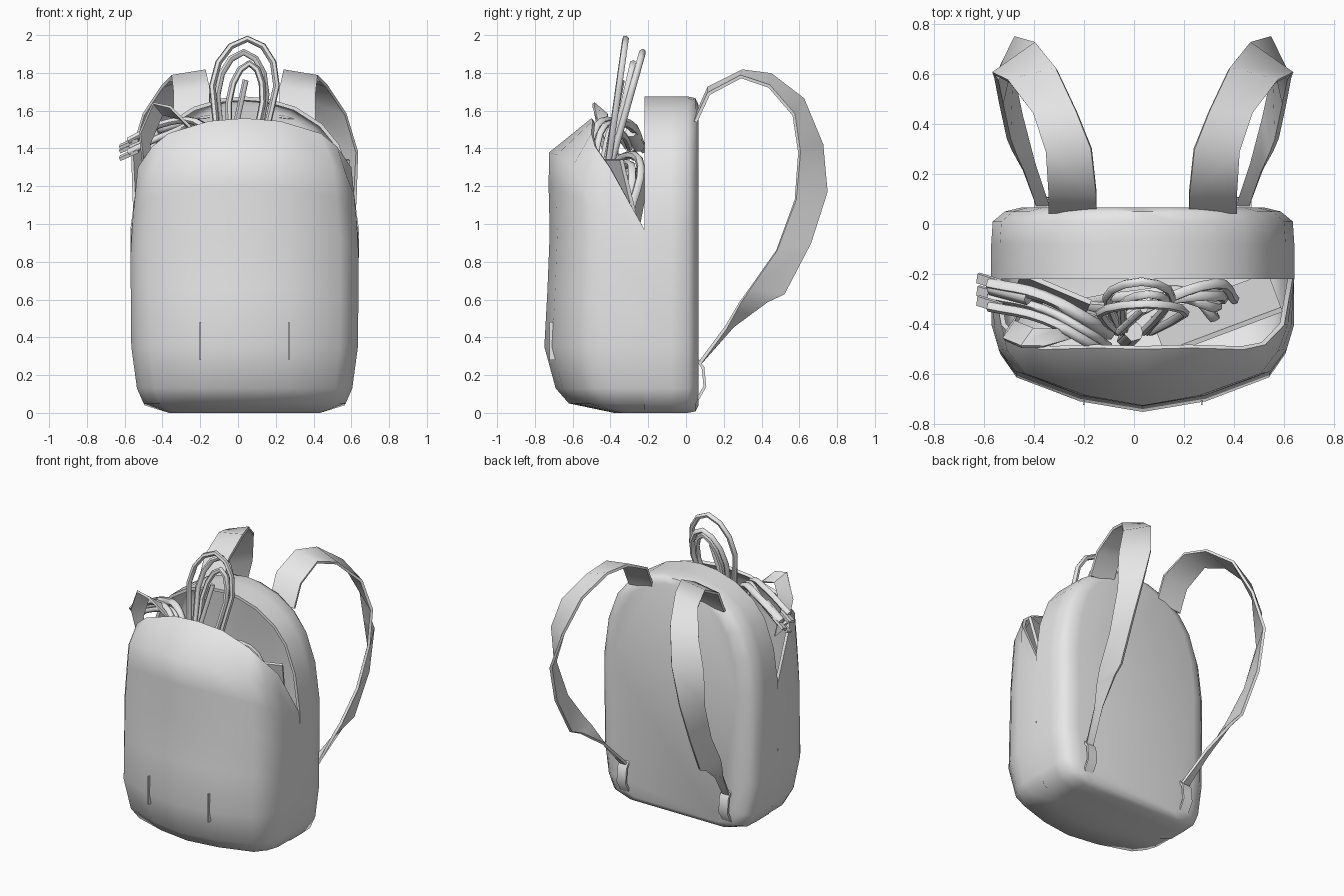
import bpy, bmesh, math
from mathutils import Vector

cube = bpy.data.objects.get("Cube")
if cube:
    bpy.data.objects.remove(cube, do_unlink=True)

CX = 0.035      # centre line of the bag
SEAM = -0.22    # where the pouch meets the back shell

grey = bpy.data.materials.new("plain_grey")
grey.use_nodes = True
grey.diffuse_color = (0.8, 0.8, 0.8, 1)
grey.node_tree.nodes["Principled BSDF"].inputs["Base Color"].default_value = (0.8, 0.8, 0.8, 1)


def finish(obj, angle):
    """Bake modifiers and curves to a mesh, then shade it."""
    graph = bpy.context.evaluated_depsgraph_get()
    mesh = bpy.data.meshes.new_from_object(obj.evaluated_get(graph))
    name = obj.name
    bpy.data.objects.remove(obj, do_unlink=True)
    obj = bpy.data.objects.new(name, mesh)
    bpy.context.collection.objects.link(obj)
    mesh.materials.clear()
    mesh.materials.append(grey)
    bpy.ops.object.select_all(action='DESELECT')
    obj.select_set(True)
    bpy.context.view_layer.objects.active = obj
    bpy.ops.object.shade_smooth_by_angle(angle=math.radians(angle))
    return obj


def loft(name, rows, closed=False, cap=None, thick=0.02, offset=-1, angle=50):
    """Skin rows of points, optionally capping one row, and give it thickness."""
    bm = bmesh.new()
    grid = [[bm.verts.new(p) for p in row] for row in rows]
    n = len(rows[0])
    for low, high in zip(grid, grid[1:]):
        for i in range(n if closed else n - 1):
            j = (i + 1) % n
            bm.faces.new((low[i], low[j], high[j], high[i]))
    if cap is not None:
        bm.faces.new(grid[cap])
    bmesh.ops.recalc_face_normals(bm, faces=bm.faces)
    mesh = bpy.data.meshes.new(name)
    bm.to_mesh(mesh)
    bm.free()
    obj = bpy.data.objects.new(name, mesh)
    bpy.context.collection.objects.link(obj)
    mod = obj.modifiers.new("thickness", 'SOLIDIFY')
    mod.thickness = thick
    mod.offset = offset
    return finish(obj, angle)


def tube(name, points, radius, smooth=False):
    """Round rod along a path."""
    curve = bpy.data.curves.new(name, 'CURVE')
    curve.dimensions = '3D'
    curve.bevel_depth = radius
    curve.bevel_resolution = 1
    curve.resolution_u = 4
    curve.use_fill_caps = True
    spline = curve.splines.new('BEZIER' if smooth else 'POLY')
    if smooth:
        spline.bezier_points.add(len(points) - 1)
        for bp, p in zip(spline.bezier_points, points):
            bp.co = p
            bp.handle_left_type = bp.handle_right_type = 'AUTO'
    else:
        spline.points.add(len(points) - 1)
        for sp, p in zip(spline.points, points):
            sp.co = (*p, 1)
    obj = bpy.data.objects.new(name, curve)
    bpy.context.collection.objects.link(obj)
    return finish(obj, 60)


def box(name, centre, size, turn=(0, 0, 0)):
    bpy.ops.mesh.primitive_cube_add(size=1, location=centre, rotation=turn)
    obj = bpy.context.object
    obj.name = name
    obj.scale = size
    obj.data.materials.append(grey)
    return obj


def lerp_table(table, z):
    """Piecewise linear lookup of (half width, front y) at a height."""
    for a, b in zip(table, table[1:]):
        if z <= b[0]:
            t = (z - a[0]) / (b[0] - a[0])
            return [p + (q - p) * t for p, q in zip(a[1:], b[1:])]
    return table[-1][1:]


# Back shell: an arch swept backwards and closed by the back panel
half = [(0.4, 0), (0.53, 0.04), (0.57, 0.13), (0.6, 0.35), (0.605, 0.97), (0.57, 1.23),
        (0.5, 1.42), (0.41, 1.53), (0.27, 1.62), (0.12, 1.665)]
outline = half + [(0, 1.675)] + [(-x, z) for x, z in reversed(half)]
rings = [(SEAM, 1, 1), (-0.08, 1, 1), (0.01, 0.99, 1), (0.05, 0.91, 0.99), (0.066, 0.8, 0.95)]
loft("back_shell",
     [[(CX + x * sx, y, 0.8 + (z - 0.8) * sz) for x, z in outline] for y, sx, sz in rings],
     closed=True, cap=-1)

# Front pouch: columns run round the front, each up to its own rim height
profile = [(0, 0.4, -0.38), (0.05, 0.535, -0.62), (0.13, 0.57, -0.69), (0.35, 0.6, -0.75),
           (0.9, 0.605, -0.72), (1.3, 0.565, -0.73), (1.38, 0.53, -0.725), (1.56, 0.44, -0.5)]
columns = [(1, 0, 0.97), (1, 0.36, 1.3), (0.95, 0.56, 1.41), (0.84, 0.74, 1.48),
           (0.42, 0.92, 1.545), (0, 1, 1.56)]
columns += [(-x, y, rim) for x, y, rim in reversed(columns[:-1])]
low_rows = [0, 0.05, 0.13, 0.35]
high_rows = [0.25, 0.5, 0.7, 0.85, 1]
rows = []
for k in range(len(low_rows) + len(high_rows)):
    row = []
    for fx, fy, rim in columns:
        if k < len(low_rows):
            z = low_rows[k]
        else:
            z = 0.35 + (rim - 0.35) * high_rows[k - len(low_rows)]
        width, front = lerp_table(profile, z)
        row.append((CX + fx * width, SEAM + fy * (front - SEAM), z))
    rows.append(row)
loft("front_pouch", rows, cap=0)

# Pocket seams on the pouch
for side in (-1, 1):
    box("pocket_seam", (CX + side * 0.235, -0.708, 0.38), (0.006, 0.03, 0.2))

# Shoulder straps: inner and outer edge of a twisting ribbon
edges = [((.22, .05, 1.56), (.41, .05, 1.54)), ((.22, .12, 1.72), (.41, .12, 1.69)),
         ((.24, .3, 1.81), (.42, .29, 1.78)), ((.3, .45, 1.79), (.47, .44, 1.73)),
         ((.38, .62, 1.66), (.57, .57, 1.58)), ((.46, .72, 1.42), (.63, .6, 1.38)),
         ((.54, .745, 1.17), (.62, .58, 1.13)), ((.56, .66, .9), (.6, .48, .86)),
         ((.54, .52, .63), (.57, .34, .66)), ((.52, .43, .59), (.55, .29, .59)),
         ((.47, .25, .46), (.51, .21, .45)), ((.41, .08, .27), (.46, .07, .26))]
for name, side in (("left", 1), ("right", -1)):
    flip = lambda p: (CX + side * (p[0] - CX), p[1], p[2])
    loft(name + "_shoulder_strap", [[flip(a), flip(b)] for a, b in edges],
         thick=0.018, offset=0)
    tab = [(0.06, 0.28), (0.09, 0.24), (0.1, 0.14), (0.06, 0.07)]
    loft(name + "_strap_tab", [[flip((0.4, y, z)), flip((0.47, y, z))] for y, z in tab],
         thick=0.015, offset=0)


# Whisk: nested wire loops on a handle
def whisk_loop(width, top, lean, centre):
    base = Vector((0, -0.43, 1.2))
    tip = Vector((centre, lean, top))
    shape = [(-0.4, 0), (-0.75, 0.35), (-1, 0.68), (-0.85, 0.84), (-0.5, 0.95), (0, 1)]
    shape += [(-x, t) for x, t in reversed(shape[:-1])]
    pts = []
    for x, t in shape:
        p = base.lerp(tip, t)
        pts.append((p.x + x * width, p.y, p.z))
    tube("whisk_wire", pts, 0.018)


whisk_loop(0.17, 1.98, -0.32, 0.05)
whisk_loop(0.13, 1.91, -0.23, 0.03)
whisk_loop(0.09, 1.85, -0.28, 0.06)
tube("whisk_rod", [(-0.06, -0.43, 1.3), (0.04, -0.34, 1.76)], 0.016)
tube("whisk_handle", [(0, -0.43, 1.25), (-0.03, -0.46, 0.6)], 0.04)

# Utensils leaning out over the right side
for y, z, r in ((-0.24, 1.42, 0.025), (-0.29, 1.38, 0.018), (-0.33, 1.44, 0.02)):
    tube("utensil_stem", [(-0.1, y - 0.2, 1.3), (-0.19, y - 0.14, 1.52),
                          (-0.36, y - 0.05, z + 0.1), (-0.58, y, z)], r, smooth=True)
    box("utensil_tip", (-0.575, y + 0.01, z - 0.01), (0.11, 0.04, 0.018), (0.4, -0.4, -0.3))
tube("utensil_collar", [(-0.42, -0.29, 1.49), (-0.57, -0.25, 1.41)], 0.034)

# Folded band hanging over the pouch rim
band = [(-.5, -.42, 1.3), (-.52, -.46, 1.48), (-.45, -.49, 1.64), (-.36, -.49, 1.62),
        (-.26, -.46, 1.52), (-.18, -.42, 1.42)]
loft("folded_band", [[(x, y, z), (x + 0.05, y + 0.07, z - 0.06)] for x, y, z in band],
     thick=0.015, offset=0)

# Loose cords and a board inside the bag
for k in range(4):
    s = k * 0.045
    tube("loose_cord", [(-0.35 + s, -0.32, 0.95), (-0.12 + s, -0.42 + s, 1.25),
                        (0.08 + s, -0.32 + s / 3, 1.36 - s), (0.32, -0.24 - s, 1.3 - s),
                        (0.4 - s, -0.3, 1.05)], 0.022, smooth=True)
box("inner_board", (0.33, -0.36, 1.05), (0.5, 0.02, 0.6), (0.25, 0, 0.36))
box("inner_card", (-0.33, -0.3, 1.05), (0.3, 0.02, 0.5), (-0.2, 0, -0.4))
